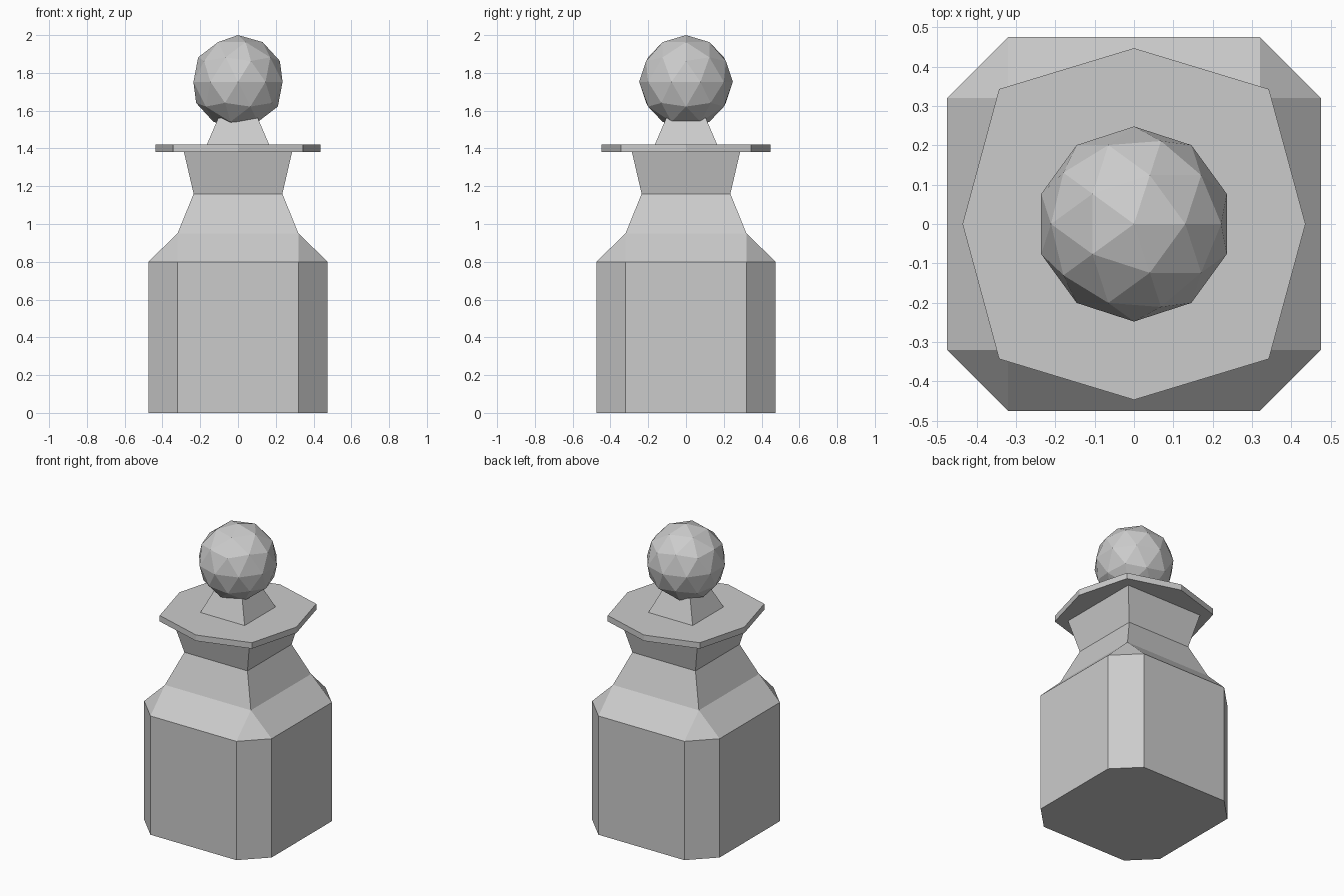
import bpy, bmesh

if "Cube" in bpy.data.objects:
    bpy.data.objects.remove(bpy.data.objects["Cube"])


def ring(half, flat, z):
    """Chamfered square outline; flat == half gives a plain square."""
    h, f = half, flat
    return [(h, -f, z), (h, f, z), (f, h, z), (-f, h, z),
            (-h, f, z), (-h, -f, z), (-f, -h, z), (f, -h, z)]


def loft(name, rings):
    """Skin a stack of equal-length rings and cap both ends."""
    bm = bmesh.new()
    loops = [[bm.verts.new(p) for p in r] for r in rings]
    n = len(loops[0])
    for a, b in zip(loops, loops[1:]):
        for i in range(n):
            j = (i + 1) % n
            bm.faces.new((a[i], a[j], b[j], b[i]))
    bm.faces.new(loops[0][::-1])
    bm.faces.new(loops[-1])
    # Merging collapses the corner strips of the plain square rings
    bmesh.ops.remove_doubles(bm, verts=bm.verts[:], dist=1e-4)
    bmesh.ops.recalc_face_normals(bm, faces=bm.faces[:])
    mesh = bpy.data.meshes.new(name)
    bm.to_mesh(mesh)
    bm.free()
    obj = bpy.data.objects.new(name, mesh)
    bpy.context.collection.objects.link(obj)
    return obj


# Chamfered body, sloped shoulders, waist and flared neck
loft("body", [ring(0.475, 0.32, 0), ring(0.475, 0.32, 0.8),
              ring(0.32, 0.32, 0.95), ring(0.235, 0.235, 1.16),
              ring(0.286, 0.286, 1.38)])

# Thin eight-sided collar plate
d = 0.343
outline = [(0.436, 0), (d, d), (0, 0.447), (-d, d),
           (-0.436, 0), (-d, -d), (0, -0.447), (d, -d)]
loft("collar", [[(x, y, z) for x, y in outline] for z in (1.38, 1.42)])

# Tapered square stem under the ball
loft("stem", [ring(0.165, 0.165, 1.42), ring(0.105, 0.105, 1.56)])

# Faceted ball on top
bpy.ops.mesh.primitive_ico_sphere_add(subdivisions=2, radius=0.248,
                                      location=(0, 0, 1.752))
bpy.context.object.name = "ball"
